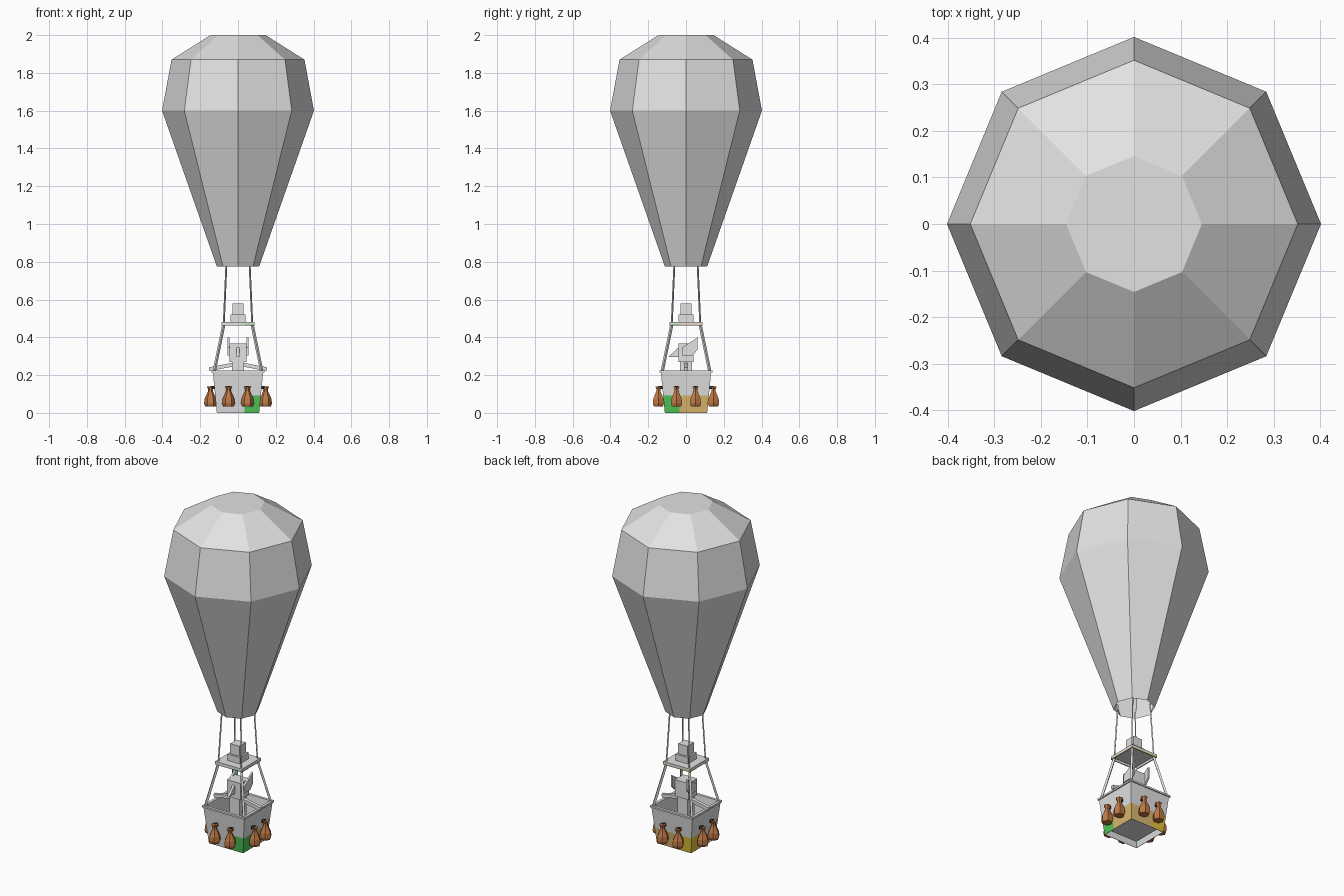
import bpy, bmesh, math
from mathutils import Vector

if "Cube" in bpy.data.objects:
    bpy.data.objects.remove(bpy.data.objects["Cube"])


def material(name, r, g, b):
    m = bpy.data.materials.new(name)
    m.diffuse_color = (r, g, b, 1)
    m.use_nodes = True
    m.node_tree.nodes["Principled BSDF"].inputs["Base Color"].default_value = m.diffuse_color
    return m


GREY = material("light grey", 0.76, 0.76, 0.76)
GREEN = material("green", 0.08, 0.56, 0.10)
TAN = material("tan", 0.72, 0.48, 0.16)
GOLD = material("gold", 0.74, 0.54, 0.04)
BROWN = material("brown", 0.52, 0.19, 0.06)
BLACK = material("near black", 0.015, 0.013, 0.012)


def finish(bm, name, *mats):
    me = bpy.data.meshes.new(name)
    bm.to_mesh(me)
    bm.free()
    ob = bpy.data.objects.new(name, me)
    bpy.context.collection.objects.link(ob)
    for m in mats:
        me.materials.append(m)
    return ob


def loft(profile, n, phase=0.0, centre=(0, 0), bottom=True, top=True):
    """Stack n-sided rings given as (radius, z)."""
    bm = bmesh.new()
    rings = []
    for r, z in profile:
        rings.append([bm.verts.new((centre[0] + r * math.cos(phase + i * math.tau / n),
                                    centre[1] + r * math.sin(phase + i * math.tau / n), z))
                      for i in range(n)])
    for a, b in zip(rings, rings[1:]):
        for i in range(n):
            j = (i + 1) % n
            bm.faces.new((a[i], a[j], b[j], b[i]))
    if bottom:
        bm.faces.new(rings[0][::-1])
    if top:
        bm.faces.new(rings[-1])
    return bm


def square_loft(profile, **kw):
    """Square rings given as (half width, z)."""
    return loft([(h * math.sqrt(2), z) for h, z in profile], 4, math.pi / 4, **kw)


def box(name, centre, size, mat):
    bm = bmesh.new()
    bmesh.ops.create_cube(bm, size=1)
    for v in bm.verts:
        v.co = Vector(centre) + Vector(v.co[i] * size[i] for i in range(3))
    return finish(bm, name, mat)


def bar(name, a, b, width, mat):
    a, b = Vector(a), Vector(b)
    bm = bmesh.new()
    bmesh.ops.create_cube(bm, size=1)
    rot = (b - a).to_track_quat('Z', 'Y')
    for v in bm.verts:
        p = Vector((v.co.x * width, v.co.y * width, v.co.z * (b - a).length))
        v.co = rot @ p + (a + b) / 2
    return finish(bm, name, mat)


def fin(name, yz, x0, x1, mat):
    """Side outline in (y, z), extruded across x."""
    bm = bmesh.new()
    f = bm.faces.new([bm.verts.new((x0, y, z)) for y, z in yz])
    new = bmesh.ops.extrude_face_region(bm, geom=[f])["geom"]
    for v in new:
        if isinstance(v, bmesh.types.BMVert):
            v.co.x = x1
    bmesh.ops.recalc_face_normals(bm, faces=bm.faces)
    return finish(bm, name, mat)


def paint_corners(bm, band_top, split, outer):
    """Colour the lower band of the outside by corner."""
    for co, no in [((0, 0, band_top), (0, 0, 1))] + \
            [((s * split, 0, 0), (1, 0, 0)) for s in (-1, 1)] + \
            [((0, s * split, 0), (0, 1, 0)) for s in (-1, 1)]:
        bmesh.ops.bisect_plane(bm, geom=bm.verts[:] + bm.edges[:] + bm.faces[:],
                               plane_co=co, plane_no=no)
    for f in bm.faces:
        f.normal_update()
        c, n = f.calc_center_median(), f.normal
        if c.z > band_top or abs(n.z) > 0.7 or n.x * c.x + n.y * c.y < 0 \
                or max(abs(c.x), abs(c.y)) < outer:
            continue
        if abs(n.y) > abs(n.x):
            f.material_index = (1 if c.x > split else 0) if n.y < 0 else (2 if c.x > -split else 3)
        else:
            f.material_index = (1 if c.y < -split else 2) if n.x > 0 else (3 if c.y > split else 0)


# Envelope, open at the mouth
finish(loft([(0.112, 0.775), (0.402, 1.60), (0.352, 1.87), (0.146, 2.0)], 8, bottom=False),
       "balloon_envelope", GREY)

# Basket: outer wall, rim and inner wall, with a raised floor
bm = square_loft([(0.104, 0.035), (0.110, 0.0), (0.112, 0.0), (0.133, 0.215), (0.139, 0.215),
                  (0.139, 0.225), (0.123, 0.225), (0.104, 0.04)], bottom=True, top=True)
paint_corners(bm, 0.093, 0.035, 0.1095)
finish(bm, "basket", GREY, GREEN, TAN, GOLD)

# Burner platform with coloured lower edge, hollow beneath
bm = square_loft([(0.078, 0.474), (0.083, 0.463), (0.088, 0.463), (0.088, 0.482)])
paint_corners(bm, 0.469, 0.035, 0.085)
finish(bm, "burner_platform", GREY, GREEN, TAN, GOLD)
box("burner_base", (0, 0, 0.50), (0.082, 0.082, 0.04), GREY)
box("burner_top", (0, 0, 0.545), (0.06, 0.06, 0.07), GREY)

# Corner poles and ropes
for sx in (-1, 1):
    for sy in (-1, 1):
        bar("corner_pole", (sx * 0.127, sy * 0.127, 0.215), (sx * 0.075, sy * 0.075, 0.468), 0.012, GREY)
        bar("rope", (sx * 0.075, sy * 0.075, 0.478), (sx * 0.061, sy * 0.061, 0.80), 0.007, GREY)

# Blocky pilot
box("pilot_body", (0, 0, 0.19), (0.066, 0.066, 0.17), GREY)
box("pilot_head", (0, 0.0, 0.318), (0.09, 0.08, 0.098), GREY)
fin("pilot_beak", [(-0.035, 0.35), (-0.093, 0.297), (-0.035, 0.297)], -0.007, 0.007, GREY)
for s in (-1, 1):
    fin("pilot_ear", [(-0.022, 0.345), (0.062, 0.40), (0.062, 0.335), (0.035, 0.305), (-0.022, 0.305)],
        s * 0.045, s * 0.056, GREY)
    bar("pilot_arm", (s * 0.03, 0, 0.255), (s * 0.152, 0, 0.231), 0.02, GREY)
    box("pilot_leg", (s * 0.018, 0, 0.075), (0.028, 0.04, 0.075), GREY)

# Two sandbags with dark ties on each side of the basket
for k in range(4):
    ang = k * math.pi / 2
    out = Vector((math.cos(ang), math.sin(ang), 0))
    side = Vector((-out.y, out.x, 0))
    for s in (-1, 1):
        p = out * 0.146 + side * (s * 0.05)
        finish(loft([(0.028, 0.034), (0.034, 0.05), (0.031, 0.075), (0.013, 0.114), (0.012, 0.124), (0.019, 0.141)],
                    6, centre=(p.x, p.y)), "sandbag", BROWN)
        bar("sandbag_tie", p - out * 0.024 + Vector((0, 0, 0.134)),
            p + Vector((0, 0, 0.134)), 0.016, BLACK)
